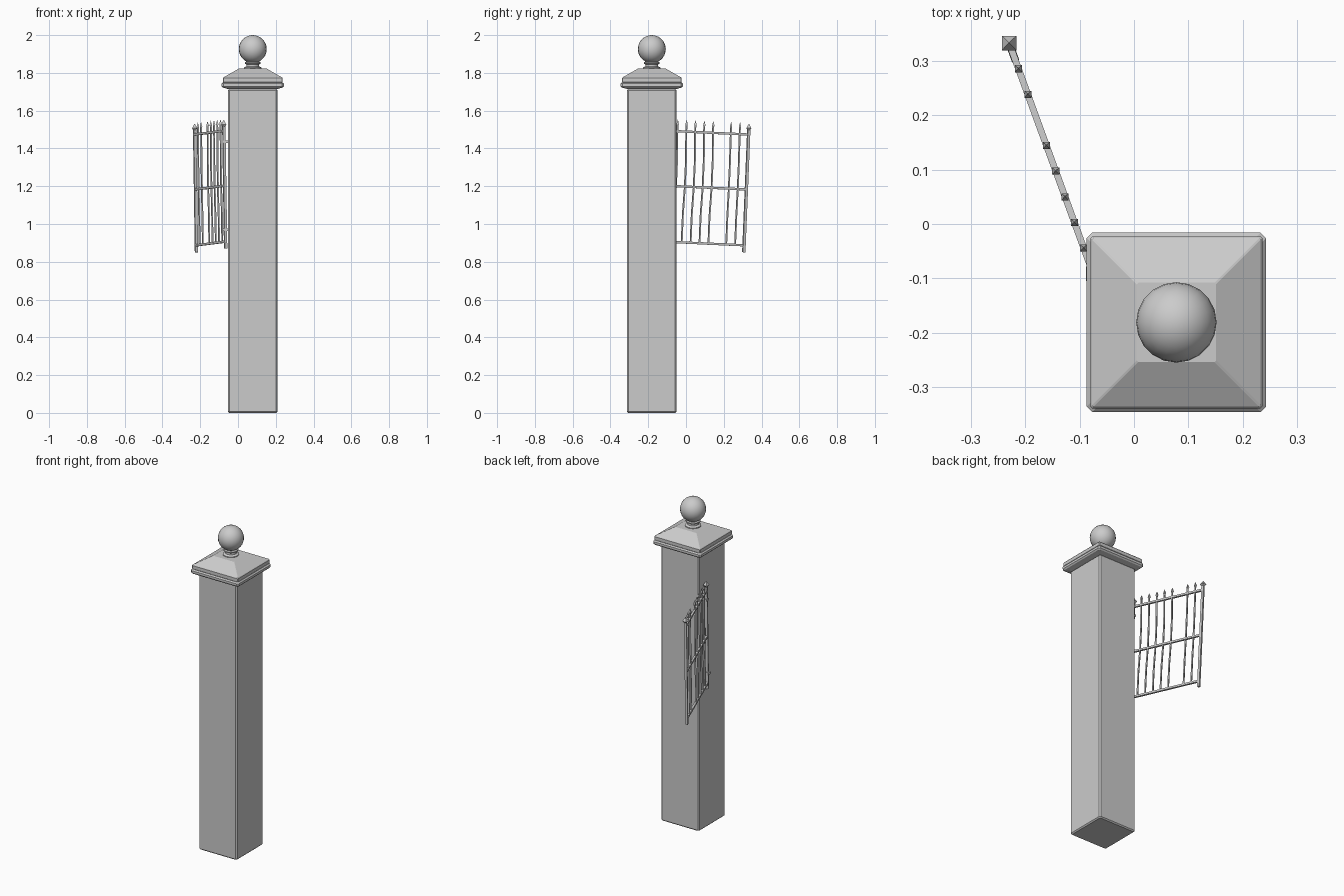
import bpy, bmesh, math
from mathutils import Matrix, Vector

if "Cube" in bpy.data.objects:
    bpy.data.objects.remove(bpy.data.objects["Cube"])

stone = bpy.data.materials.new("stone_grey")
stone.diffuse_color = (0.6, 0.6, 0.6, 1)
stone.use_nodes = True
stone.node_tree.nodes["Principled BSDF"].inputs["Base Color"].default_value = stone.diffuse_color
iron = bpy.data.materials.new("iron_grey")
iron.diffuse_color = (0.6, 0.6, 0.6, 1)
iron.use_nodes = True
iron.node_tree.nodes["Principled BSDF"].inputs["Base Color"].default_value = iron.diffuse_color
CX, CY = 0.078, -0.181


def finish(bm, name, mat, smooth=False, matrix=None):
    bmesh.ops.recalc_face_normals(bm, faces=bm.faces)
    me = bpy.data.meshes.new(name)
    bm.to_mesh(me)
    bm.free()
    ob = bpy.data.objects.new(name, me)
    bpy.context.collection.objects.link(ob)
    me.materials.append(mat)
    if matrix:
        ob.matrix_world = matrix
    if smooth:
        bpy.ops.object.select_all(action='DESELECT')
        ob.select_set(True)
        bpy.context.view_layer.objects.active = ob
        bpy.ops.object.shade_smooth_by_angle(angle=math.radians(40))
    return ob


def loft(bm, rings):
    """Join equal-length rings of points and close both ends."""
    rows = [[bm.verts.new(p) for p in r] for r in rings]
    n = len(rows[0])
    for a, b in zip(rows, rows[1:]):
        for i in range(n):
            j = (i + 1) % n
            bm.faces.new((a[i], a[j], b[j], b[i]))
    bm.faces.new(rows[0][::-1])
    bm.faces.new(rows[-1])


def square(h, z, c):
    """Square ring of half width h with corners cut by c."""
    k = h - c
    return [(CX + x, CY + y, z) for x, y in
            ((h, -k), (h, k), (k, h), (-k, h), (-h, k), (-h, -k), (-k, -h), (k, -h))]


def lathe(profile, n):
    return [[(CX + r * math.cos(2 * math.pi * i / n), CY + r * math.sin(2 * math.pi * i / n), z)
             for i in range(n)] for r, z in profile]


def bar(bm, pts, h):
    """Square bar along points in the gate plane; h is the half thickness."""
    rings = []
    for i, (s, t) in enumerate(pts):
        a, b = pts[max(i - 1, 0)], pts[min(i + 1, len(pts) - 1)]
        n = Vector((-(b[1] - a[1]), b[0] - a[0])).normalized() * h
        rings.append([(s + n.x, -h, t + n.y), (s + n.x, h, t + n.y),
                      (s - n.x, h, t - n.y), (s - n.x, -h, t - n.y)])
    loft(bm, rings)


def spike(bm, s, t, w, height):
    """Four sided spear tip."""
    prof = ((w * 0.45, 0), (w, height * 0.3), (w * 0.04, height))
    # turned so the tip lines up with the pillar
    loft(bm, [[(s + r * math.sqrt(2) * math.cos(a), r * math.sqrt(2) * math.sin(a), t + z)
               for a in (math.radians(25 + 90 * k) for k in range(4))] for r, z in prof])


# Pillar shaft
bm = bmesh.new()
loft(bm, [square(h, z, 0.007) for h, z in
          ((0.124, 0), (0.131, 0.007), (0.131, 1.708), (0.124, 1.715))])
finish(bm, "pillar_shaft", stone)

# Moulded cap slab and pyramid top
bm = bmesh.new()
loft(bm, [square(h, z, 0.01) for h, z in
          ((0.12, 1.712), (0.15, 1.72), (0.158, 1.722), (0.165, 1.729), (0.165, 1.743), (0.158, 1.75))])
finish(bm, "cap_slab", stone)
bm = bmesh.new()
loft(bm, [square(h, z, 0.003) for h, z in
          ((0.15, 1.745), (0.158, 1.752), (0.158, 1.772), (0.155, 1.776), (0.073, 1.823))])
finish(bm, "cap_top", stone)

# Ball finial with its neck
bm = bmesh.new()
loft(bm, lathe(((0.046, 1.818), (0.046, 1.828), (0.034, 1.835), (0.034, 1.845),
                (0.042, 1.849), (0.042, 1.856), (0.03, 1.862)), 20))
finish(bm, "finial_neck", stone, True)
bm = bmesh.new()
bmesh.ops.create_uvsphere(bm, u_segments=20, v_segments=14, radius=0.074,
                          matrix=Matrix.Translation((CX, CY, 1.926)))
finish(bm, "finial_ball", stone, True)

# Gate frame: local x runs along the gate, z up, sagging a little from the hinge
GATE = (Matrix.Translation((-0.066, -0.117, 0.907)) @ Matrix.Rotation(math.radians(110), 4, 'Z')
        @ Matrix.Rotation(math.radians(2.5), 4, 'Y'))
STEP, LENGTH = 0.0502, 0.452

# Rails
for name, t in (("bottom_rail", 0), ("middle_rail", 0.296), ("top_rail", 0.587)):
    bm = bmesh.new()
    bar(bm, ((0, t), (LENGTH, t)), 0.006)
    finish(bm, name, iron, matrix=GATE)

# End posts with larger spear tips
for name, s in (("hinge_post", 0), ("latch_post", LENGTH)):
    bm = bmesh.new()
    bar(bm, ((s, -0.037), (s, 0.612)), 0.007)
    spike(bm, s, 0.61, 0.0135, 0.035)
    finish(bm, name, iron, matrix=GATE)

# Slightly bent pickets, one missing
for i in (1, 2, 3, 4, 5, 7, 8):
    s = i * STEP
    bend = 0.005 if i < 6 else 0.002
    bm = bmesh.new()
    bar(bm, ((s, 0), (s, 0.15), (s + bend, 0.296), (s + bend, 0.44), (s, 0.587), (s, 0.62)), 0.0038)
    spike(bm, s, 0.615, 0.0065, 0.034)
    finish(bm, f"picket_{i}", iron, matrix=GATE)

# Hinge brackets fixed to the pillar
for name, z in (("lower_hinge", 0.97), ("upper_hinge", 1.435)):
    bm = bmesh.new()
    y = -0.117 + 0.041 * (z - 0.907)
    bmesh.ops.create_cube(bm, size=1, matrix=Matrix.Translation((-0.066, y, z))
                          @ Matrix.Diagonal((0.034, 0.024, 0.012, 1)))
    finish(bm, name, iron)
